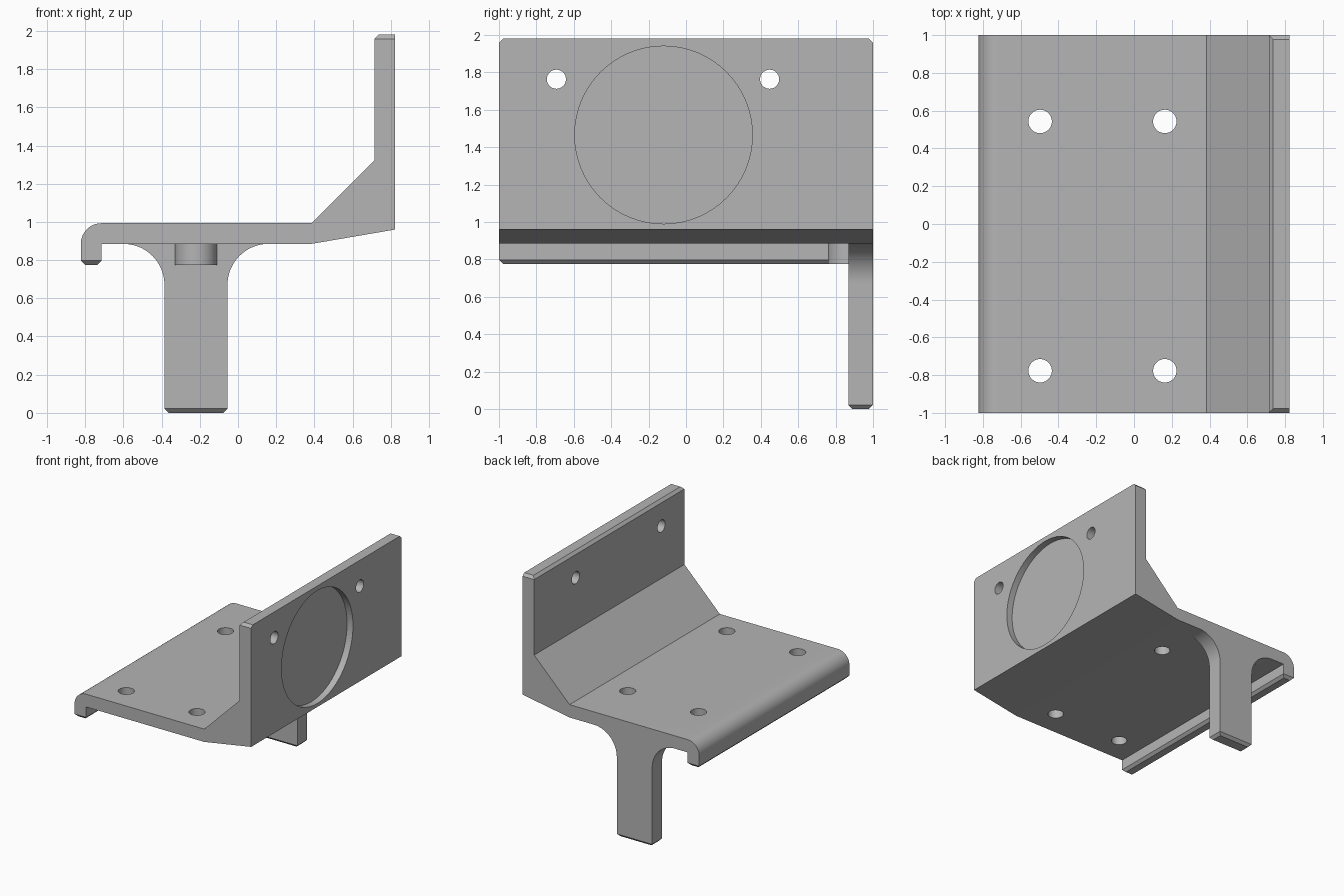
import bpy, bmesh, math
from mathutils import Matrix, Vector

if "Cube" in bpy.data.objects:
    bpy.data.objects.remove(bpy.data.objects["Cube"])

GREY = (0.46, 0.46, 0.46, 1)
mat = bpy.data.materials.new("machined grey")
mat.use_nodes = True
mat.diffuse_color = GREY
mat.node_tree.nodes["Principled BSDF"].inputs["Base Color"].default_value = GREY

CHAMFER = 0.022


def arc(cx, cy, r, start, end, steps=18):
    angles = [math.radians(start + (end - start) * i / steps) for i in range(steps + 1)]
    return [(cx + r * math.cos(a), cy + r * math.sin(a)) for a in angles]


def prism(name, profile, place, lo, hi, chamfer=None):
    """Extrude a 2D profile from lo to hi; chamfer picks edges by their two points."""
    bm = bmesh.new()
    base = bm.faces.new([bm.verts.new(place(u, v, lo)) for u, v in profile])
    new = bmesh.ops.extrude_face_region(bm, geom=[base])["geom"]
    shift = Vector(place(0, 0, hi)) - Vector(place(0, 0, lo))
    bmesh.ops.translate(bm, vec=shift, verts=[g for g in new if isinstance(g, bmesh.types.BMVert)])
    bmesh.ops.recalc_face_normals(bm, faces=bm.faces)
    if chamfer:
        edges = [e for e in bm.edges if chamfer(*[v.co for v in e.verts])]
        bmesh.ops.bevel(bm, geom=edges, offset=CHAMFER, segments=1, affect='EDGES')
    mesh = bpy.data.meshes.new(name)
    bm.to_mesh(mesh)
    bm.free()
    mesh.materials.append(mat)
    obj = bpy.data.objects.new(name, mesh)
    bpy.context.collection.objects.link(obj)
    return obj


def select(obj):
    bpy.ops.object.select_all(action='DESELECT')
    obj.select_set(True)
    bpy.context.view_layer.objects.active = obj


def drill(obj, centre, radius, depth, axis):
    """Cut a round hole through obj along the given axis."""
    bpy.ops.mesh.primitive_cylinder_add(vertices=64, radius=radius, depth=depth, location=centre)
    cutter = bpy.context.object
    cutter.hide_render = True
    if axis == 'X':
        cutter.data.transform(Matrix.Rotation(math.pi / 2, 4, 'Y'))
    cutter.data.materials.append(mat)
    select(obj)
    mod = obj.modifiers.new("hole", 'BOOLEAN')
    mod.operation, mod.solver, mod.object = 'DIFFERENCE', 'EXACT', cutter
    bpy.ops.object.modifier_apply(modifier=mod.name)
    bpy.data.objects.remove(cutter)


def along_y(u, v, w):
    return (u, w, v)


def along_z(u, v, w):
    return (u, v, w)


# Main bracket: hooked shelf, gusset and upright plate in one profile
LIP, TOP, UNDER, OUT, IN = 0.775, 1.98, 0.885, 0.823, 0.715


def bracket_chamfer(a, b):
    if max(a.z, b.z) < LIP + 0.001:
        return True
    on_top = min(a.z, b.z) > TOP - 0.001
    return on_top and min(a.x, b.x) < IN + 0.001


bracket_profile = [(-OUT, LIP)] + arc(-IN, UNDER, OUT - IN, 180, 90) + [
    (0.385, UNDER + OUT - IN), (IN, 1.322), (IN, TOP), (OUT, TOP), (OUT, 0.96),
    (0.385, UNDER), (-IN, UNDER), (-IN, LIP)]
bracket = prism("bracket", bracket_profile, along_y, -1, 1, bracket_chamfer)

# Shelf screw holes, upright screw holes, shallow round recess
for x in (-0.497, 0.163):
    for y in (-0.777, 0.543):
        drill(bracket, (x, y, 0.94), 0.062, 0.4, 'Z')
for y in (-0.693, 0.447):
    drill(bracket, (0.77, y, 1.763), 0.051, 0.4, 'X')
drill(bracket, (OUT, -0.12, 1.465), 0.475, 0.11, 'X')

# Leg flaring into the shelf, with a chamfered foot
MID, HALF, FLARE, FRONT = -0.22, 0.165, 0.215, 0.868
left = arc(MID - HALF - FLARE, UNDER - FLARE, FLARE, 90, 0)
right = [(2 * MID - x, z) for x, z in reversed(left)]
leg = prism("leg", left + [(MID - HALF, 0), (MID + HALF, 0)] + right, along_y, FRONT, 1,
            lambda a, b: max(a.z, b.z) < 0.001)

# Half-round boss under the shelf, against the leg
boss = prism("half_round_boss", arc(MID, FRONT, 0.11, 180, 360, 32), along_z, LIP, UNDER)

for obj in (bracket, leg, boss):
    select(obj)
    bpy.ops.object.shade_smooth_by_angle(angle=math.radians(8))
